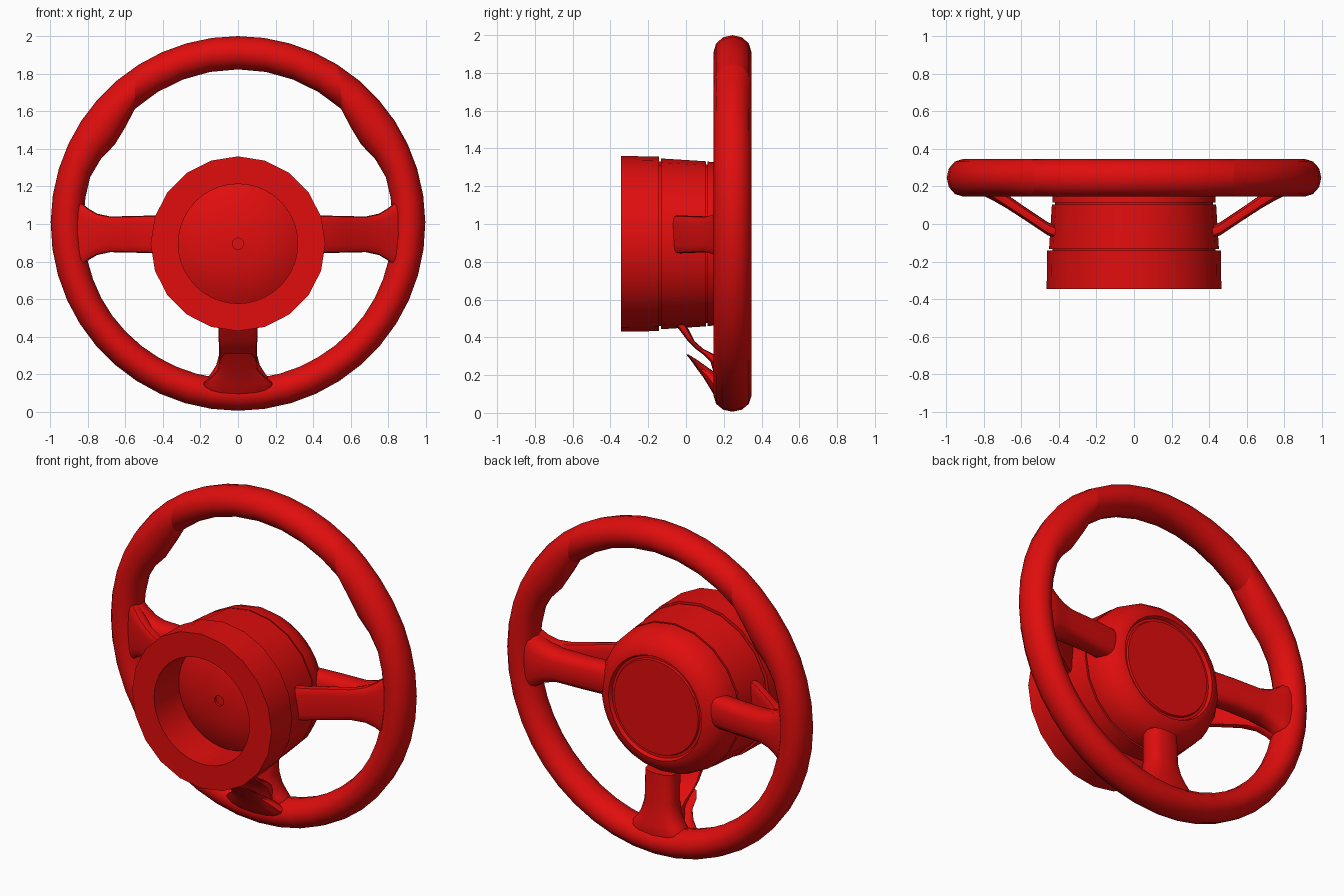
import bpy, bmesh
from math import sin, cos, pi, radians, copysign

cube = bpy.data.objects.get("Cube")
if cube:
    bpy.data.objects.remove(cube, do_unlink=True)

red = bpy.data.materials.new("wheel_red")
red.use_nodes = True
red.diffuse_color = (0.75, 0.004, 0.004, 1)
red.node_tree.nodes["Principled BSDF"].inputs["Base Color"].default_value = (0.75, 0.004, 0.004, 1)


def skin(name, rings):
    """Bridge equal rings of points, cap the ends and shade."""
    bm = bmesh.new()
    rows = [[bm.verts.new(p) for p in ring] for ring in rings]
    n = len(rows[0])
    for a, b in zip(rows, rows[1:]):
        for i in range(n):
            j = (i + 1) % n
            bm.faces.new((a[i], a[j], b[j], b[i]))
    bm.faces.new(rows[0])
    bm.faces.new(rows[-1])
    bmesh.ops.recalc_face_normals(bm, faces=bm.faces)
    mesh = bpy.data.meshes.new(name)
    bm.to_mesh(mesh)
    bm.free()
    obj = bpy.data.objects.new(name, mesh)
    bpy.context.collection.objects.link(obj)
    mesh.materials.append(red)
    bpy.ops.object.select_all(action='DESELECT')
    obj.select_set(True)
    bpy.context.view_layer.objects.active = obj
    bpy.ops.object.shade_smooth_by_angle(angle=radians(38))
    return obj


def lerp_table(table, x):
    for (x0, y0), (x1, y1) in zip(table, table[1:]):
        if x0 <= x <= x1:
            return y0 + (y1 - y0) * (x - x0) / (x1 - x0)
    return table[-1][1]


# Inner rim radius by height angle: thumb bulges sit on the upper grips
GRIP = [(-90, 0.83), (-30, 0.83), (0, 0.822), (24, 0.825), (39, 0.772), (43, 0.78), (53, 0.82), (90, 0.82)]


def rim_arc(name, start, end, steps, slant, grip):
    rings = []
    for k in range(steps + 1):
        t = k / steps
        a = start + (end - start) * t
        height = math_height(a)
        inner = lerp_table(GRIP, height) if grip else 0.82
        mid, half = (0.997 + inner) / 2, (0.997 - inner) / 2
        ring = []
        for i in range(12):
            f = 2 * pi * i / 12
            th = radians(a + slant * (2 * t - 1) * cos(f))
            r = mid + half * cos(f)
            ring.append((r * cos(th), 0.246 + 0.1 * sin(f), 1.003 + r * sin(th)))
        rings.append(ring)
    return skin(name, rings)


def math_height(a):
    a = a % 360
    return a if a <= 90 else (180 - a if a <= 270 else a - 360)


rim_arc("rim_top", 53, 127, 8, -5, False)
rim_arc("rim_grips", 127, 413, 36, 5, True)


# Hub: outer shell has 20 flats, inner circles have 40 sides
def lathe(name, profile, z):
    rings = []
    for r, y in profile:
        ring = []
        for i in range(40):
            a = 2 * pi * i / 40
            q = r * cos(pi / 20) if r > 0.4 and i % 2 else r
            ring.append((q * sin(a), y, z + q * cos(a)))
        rings.append(ring)
    return skin(name, rings)


lathe("hub", [
    (0.03, -0.165), (0.03, -0.18),                          # centre hole
    (0.12, -0.175), (0.21, -0.157), (0.28, -0.13), (0.318, -0.11),  # domed floor
    (0.318, -0.345), (0.465, -0.345),                       # front face
    (0.462, -0.142), (0.435, -0.142), (0.435, -0.132),      # first groove
    (0.452, -0.132), (0.437, 0.105), (0.42, 0.105), (0.42, 0.114),  # second groove
    (0.435, 0.114), (0.432, 0.16), (0.415, 0.215), (0.38, 0.26), (0.335, 0.29),
    (0.31, 0.295), (0.3, 0.275), (0.285, 0.275),            # back lip
    (0.28, 0.285)], 0.895)                                  # back disc


def spoke(name, sections, place, power):
    """Sections are (distance, half width, front y, back y)."""
    rings = []
    for u, w, y0, y1 in sections:
        ring = []
        for i in range(16):
            f = 2 * pi * i / 16
            c, s = [copysign(abs(g) ** power, g) for g in (cos(f), sin(f))]
            ring.append(place(u, w * c, (y0 + y1) / 2 + (y1 - y0) / 2 * s))
        rings.append(ring)
    return skin(name, rings)


def left(u, v, y):
    return (u, y, 0.945 + v)


def right(u, v, y):
    return (-u, y, 0.945 + v)


def down(u, v, y):
    return (v, y, 1 - u)


BLADE = [(0.40, 0.1, -0.08, -0.02), (0.46, 0.1, -0.06, 0.01), (0.58, 0.097, 0.02, 0.09),
         (0.68, 0.095, 0.085, 0.16), (0.75, 0.11, 0.125, 0.22), (0.80, 0.14, 0.15, 0.25),
         (0.84, 0.175, 0.165, 0.27), (0.89, 0.19, 0.19, 0.28)]
ARM = [(0.34, 0.095, 0.14, 0.27), (0.5, 0.092, 0.15, 0.29), (0.68, 0.092, 0.15, 0.3),
       (0.75, 0.11, 0.155, 0.31), (0.80, 0.14, 0.16, 0.32), (0.84, 0.175, 0.17, 0.325),
       (0.89, 0.19, 0.19, 0.32)]
for side, place in (("left", left), ("right", right)):
    spoke(side + "_spoke_blade", BLADE, place, 0.55)
    spoke(side + "_spoke_arm", ARM, place, 0.7)

# Lower spoke: back arm, curved thin blade and a pointed lip on the rim
spoke("lower_spoke_arm", [(u, w * 1.05, a, b) for u, w, a, b in ARM if u > 0.4], down, 0.7)
spoke("lower_spoke_blade", [
    (0.5, 0.105, -0.08, -0.02), (0.56, 0.105, -0.035, 0.015), (0.62, 0.103, 0.01, 0.045),
    (0.66, 0.1, 0.05, 0.09), (0.69, 0.1, 0.09, 0.15), (0.73, 0.1, 0.13, 0.2),
    (0.8, 0.11, 0.15, 0.24)], down, 0.5)
spoke("lower_spoke_lip", [
    (0.69, 0.075, 0.0, 0.012), (0.72, 0.1, 0.025, 0.06), (0.77, 0.105, 0.06, 0.13),
    (0.81, 0.14, 0.09, 0.19), (0.85, 0.19, 0.115, 0.23), (0.9, 0.19, 0.145, 0.26),
    (0.95, 0.14, 0.18, 0.28)], down, 0.8)
